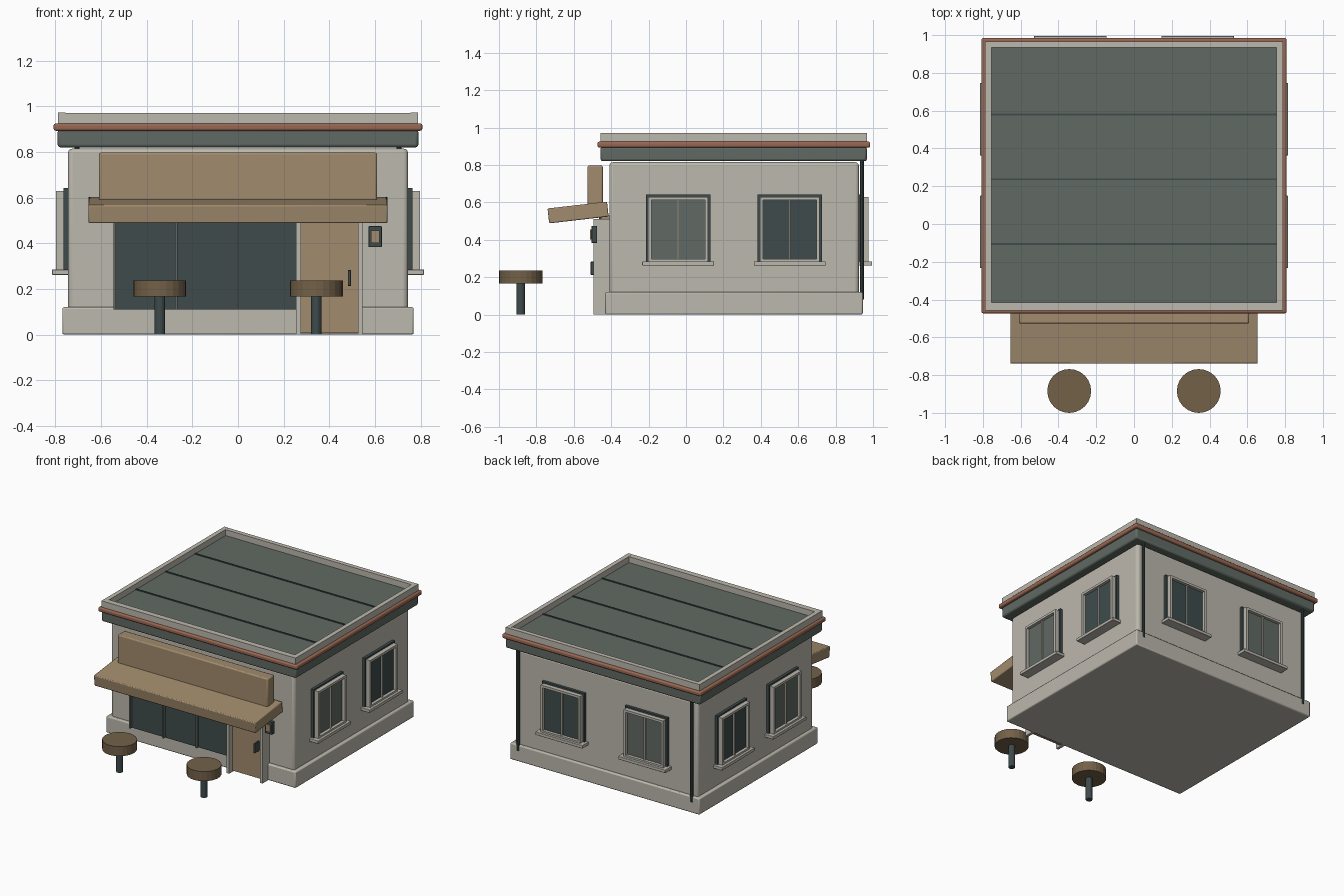
import bpy, math

if "Cube" in bpy.data.objects:
    bpy.data.objects.remove(bpy.data.objects["Cube"])


def material(name, r, g, b):
    lin = lambda c: (c / 255 / 12.92) if c < 11 else ((c / 255 + 0.055) / 1.055) ** 2.4
    m = bpy.data.materials.new(name)
    m.diffuse_color = (lin(r), lin(g), lin(b), 1)
    m.use_nodes = True
    m.node_tree.nodes["Principled BSDF"].inputs["Base Color"].default_value = m.diffuse_color
    return m


PLASTER = material("warm_grey_plaster", 188, 184, 173)
SLATE = material("slate_green", 97, 106, 99)
DARK = material("dark_teal", 62, 75, 76)
RUST = material("rust_trim", 152, 103, 82)
TAN = material("tan_wood", 161, 139, 109)
BROWN = material("brown_seat", 115, 97, 73)


def box(name, mat, x, y, z, bevel=0.0, segs=2, tilt=0.0):
    """Box from (min, max) ranges on each axis, optionally bevelled and tilted about x."""
    bpy.ops.mesh.primitive_cube_add(size=1, location=[(a + b) / 2 for a, b in (x, y, z)])
    ob = bpy.context.object
    ob.name = name
    ob.scale = [abs(b - a) for a, b in (x, y, z)]
    bpy.ops.object.transform_apply(location=False, rotation=False, scale=True)
    ob.rotation_euler.x = tilt
    ob.data.materials.append(mat)
    if bevel:
        mod = ob.modifiers.new("bevel", "BEVEL")
        mod.width, mod.segments = bevel, segs
        bpy.ops.object.shade_smooth_by_angle(angle=math.radians(35))
    return ob


def cylinder(name, mat, r, x, y, z, sides):
    bpy.ops.mesh.primitive_cylinder_add(vertices=sides, radius=r, depth=z[1] - z[0],
                                        location=(x, y, (z[0] + z[1]) / 2))
    ob = bpy.context.object
    ob.name = name
    ob.data.materials.append(mat)


# Walls and plinth
box("walls", PLASTER, (-.745, .745), (-.41, .925), (.01, .815), .02, 3)
box("plinth", PLASTER, (-.77, .77), (-.432, .945), (0, .12), .008)

# Roof: fascia band, rust trim, deck with seams, parapet
box("fascia_band", SLATE, (-.79, .79), (-.457, .967), (.82, .90), .012)
box("roof_trim", RUST, (-.808, .808), (-.473, .985), (.893, .925), .01, 3)
box("roof_deck", SLATE, (-.757, .757), (-.418, .937), (.89, .928))
for i, y in enumerate((-.105, .237, .58)):
    box(f"roof_seam_{i}", DARK, (-.755, .755), (y - .005, y + .005), (.92, .934))
for side, s in (("left", -1), ("right", 1)):
    box(f"parapet_{side}", PLASTER, (s * .755, s * .788), (-.457, .967), (.92, .972))
for side, y in (("front", (-.457, -.415)), ("back", (.934, .967))):
    box(f"parapet_{side}", PLASTER, (-.756, .756), y, (.92, .9715))


# Windows: each part is given along the wall (u), outward (d) and up (z)
def window(name, wall, centre, glass):
    def part(label, mat, u, d, z, bevel=0.0):
        u = (centre + u[0], centre + u[1])
        if wall == "back":
            box(f"{name}_{label}", mat, u, (.925 + d[0], .925 + d[1]), z, bevel)
        else:
            s = 1 if wall == "right" else -1
            box(f"{name}_{label}", mat, (s * (.745 + d[0]), s * (.745 + d[1])), u, z, bevel)

    part("surround", DARK, (-.172, .172), (-.01, .02), (.283, .642))
    part("glass", glass, (-.145, .145), (.01, .03), (.295, .62))
    part("mullion", PLASTER, (-.005, .005), (.02, .042), (.295, .62))
    for s, label in ((-1, "stile_a"), (1, "stile_b")):
        edges = sorted((s * .143, s * .16))
        part(label, PLASTER, edges, (.015, .052), (.285, .63))
    part("head", PLASTER, (-.143, .143), (.015, .052), (.613, .63))
    part("bottom_rail", PLASTER, (-.143, .143), (.015, .052), (.283, .298))
    part("sill", PLASTER, (-.192, .192), (-.01, .07), (.262, .285), .003)


for wall in ("left", "right"):
    window(f"{wall}_front_window", wall, -.042, SLATE)
    window(f"{wall}_rear_window", wall, .555, DARK)
window("back_right_window", "back", .337, DARK)
window("back_left_window", "back", -.337, SLATE)

# Drainpipes on the back wall
for side, s in (("left", -1), ("right", 1)):
    cylinder(f"drainpipe_{side}", DARK, .011, s * .705, .94, (.08, .83), 10)

# Shopfront glazing, mullions, door and jambs
box("shop_glass", DARK, (-.545, .255), (-.465, -.40), (.11, .52))
for i, x in enumerate((-.54, -.27, 0)):
    box(f"shop_mullion_{i}", SLATE, (x - .005, x + .005), (-.485, -.46), (.11, .51))
box("door", TAN, (.275, .527), (-.455, -.40), (.008, .53))
for i, x in enumerate((.255, .525)):
    box(f"door_jamb_{i}", PLASTER, (x, x + .02), (-.495, -.40), (0, .51))
box("door_handle", DARK, (.481, .495), (-.51, -.45), (.213, .283), .003)

# Wall lamp beside the door
box("lamp_case", DARK, (.572, .63), (-.505, -.475), (.383, .475), .003)
box("lamp_panel", TAN, (.583, .62), (-.514, -.50), (.402, .455))

# Sign board and tilted awning
box("sign_board", TAN, (-.61, .61), (-.527, -.445), (.575, .797), .008)
box("awning", TAN, (-.655, .655), (-.737, -.417), (.506, .586), .006, 2, math.radians(6.6))

# Stools
for side, s in (("left", -1), ("right", 1)):
    cylinder(f"stool_leg_{side}", DARK, .023, s * .343, -.884, (0, .17), 14)
    cylinder(f"stool_seat_{side}", BROWN, .116, s * .343, -.884, (.166, .236), 24)
